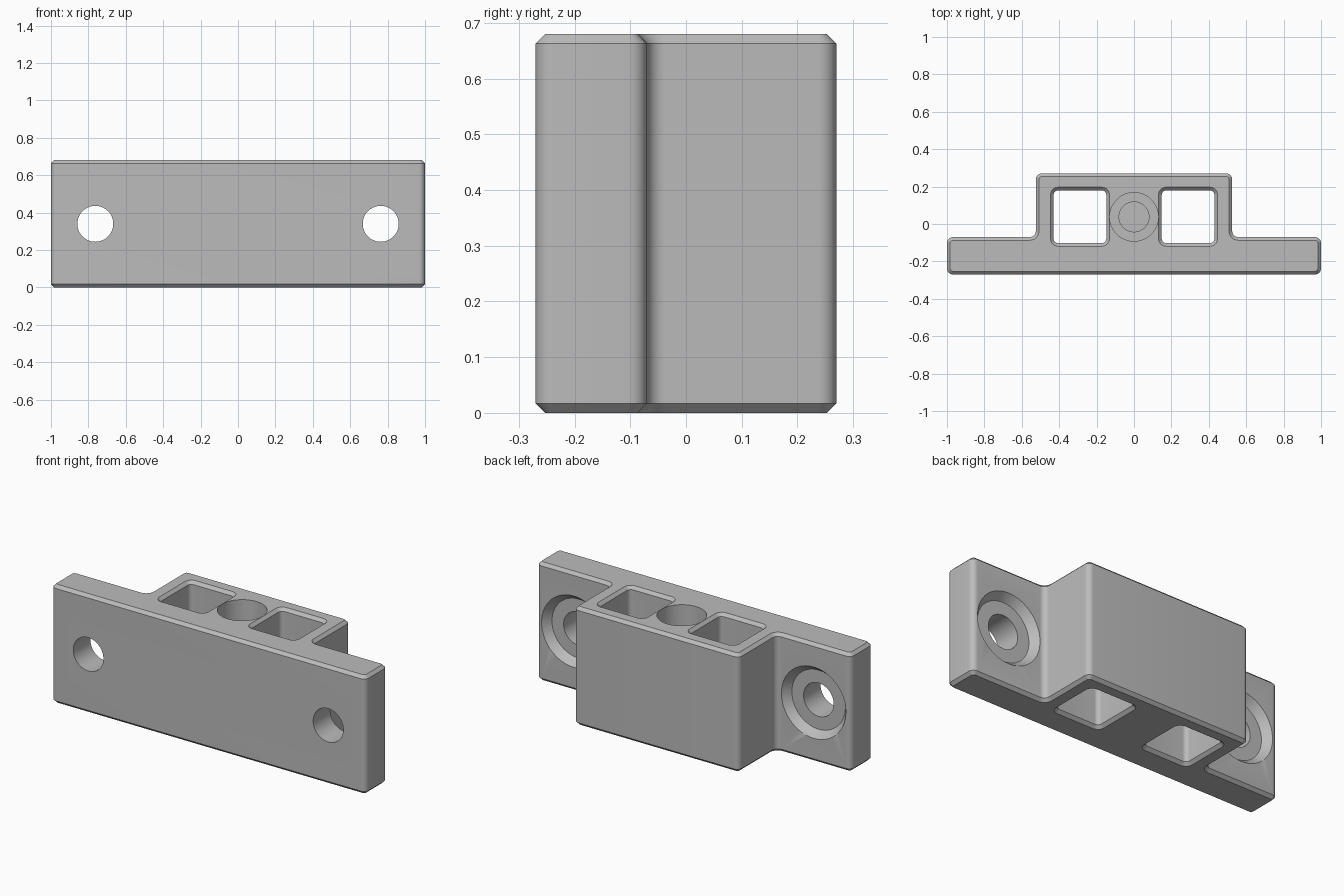
import bpy, bmesh, math
from mathutils import Vector, Matrix

if "Cube" in bpy.data.objects:
    bpy.data.objects.remove(bpy.data.objects["Cube"])

H = 0.68        # height
C = 0.017       # edge chamfer

grey = bpy.data.materials.new("plain grey")
grey.diffuse_color = (0.5, 0.5, 0.5, 1)
grey.use_nodes = True
grey.node_tree.nodes["Principled BSDF"].inputs["Base Color"].default_value = grey.diffuse_color


def rounded(corners, r, grow=0.0, steps=8):
    """Counter-clockwise axis-aligned outline, offset by grow, every corner rounded."""
    pts, n = [], len(corners)
    for i in range(n):
        p = Vector(corners[i])
        a = (p - Vector(corners[i - 1])).normalized()
        b = (Vector(corners[(i + 1) % n]) - p).normalized()
        convex = 1 if a.x * b.y - a.y * b.x > 0 else -1
        p = p + (a - b) * grow * convex
        rad = r + grow * convex
        centre = p + (b - a) * rad
        for k in range(steps + 1):
            t = math.pi / 2 * k / steps
            pts.append(centre + a * rad * math.sin(t) - b * rad * math.cos(t))
    return pts


def circle(r, x=0, y=0, n=64):
    return [Vector((x + r * math.cos(2 * math.pi * k / n),
                    y + r * math.sin(2 * math.pi * k / n))) for k in range(n)]


def loft(name, sections, matrix=Matrix()):
    """Closed solid through (outline, height) sections."""
    bm = bmesh.new()
    rings = [[bm.verts.new((p.x, p.y, z)) for p in pts] for pts, z in sections]
    n = len(rings[0])
    for lo, hi in zip(rings, rings[1:]):
        for k in range(n):
            j = (k + 1) % n
            bm.faces.new((lo[k], lo[j], hi[j], hi[k]))
    bm.faces.new(rings[0][::-1])
    bm.faces.new(rings[-1])
    bm.transform(matrix)
    bmesh.ops.recalc_face_normals(bm, faces=bm.faces)
    mesh = bpy.data.meshes.new(name)
    bm.to_mesh(mesh)
    bm.free()
    mesh.materials.append(grey)
    ob = bpy.data.objects.new(name, mesh)
    bpy.context.collection.objects.link(ob)
    return ob


# Main body: wide plate with a raised block behind, chamfered top and bottom
outline = [(-1, -0.27), (1, -0.27), (1, -0.07), (0.525, -0.07),
           (0.525, 0.27), (-0.525, 0.27), (-0.525, -0.07), (-1, -0.07)]
full, inset = rounded(outline, 0.032), rounded(outline, 0.032, -C)
body = loft("mounting_block", [(inset, 0), (full, C), (full, H - C), (inset, H)])

cutters = []
for s in (-1, 1):
    # Square through pocket with flared mouths
    x0, x1 = sorted((s * 0.148, s * 0.43))
    rect = [(x0, -0.102), (x1, -0.102), (x1, 0.18), (x0, 0.18)]
    e = 0.01
    narrow, wide = rounded(rect, 0.025), rounded(rect, 0.025, C + e)
    cutters.append(loft("pocket_cutter", [(wide, -e), (narrow, C), (narrow, H - C), (wide, H + e)]))
    # Screw hole through the wing, with a tapered recess on the back
    turn = Matrix.Translation((s * 0.763, 0, 0.34)) @ Matrix.Rotation(-math.pi / 2, 4, 'X')
    cutters.append(loft("screw_hole_cutter", [
        (circle(0.096), -0.3), (circle(0.096), -0.115), (circle(0.17), -0.115),
        (circle(0.205), -0.07), (circle(0.213), -0.06)], turn))

# Stepped blind bore in the middle of the block
cutters.append(loft("bore_cutter", [
    (circle(0.08, 0, 0.038), 0.2), (circle(0.08, 0, 0.038), 0.36),
    (circle(0.13, 0, 0.038), 0.36), (circle(0.13, 0, 0.038), H + 0.05)]))

bpy.context.view_layer.objects.active = body
body.select_set(True)
for c in cutters:
    mod = body.modifiers.new("cut", 'BOOLEAN')
    mod.operation = 'DIFFERENCE'
    mod.solver = 'EXACT'
    mod.object = c
    bpy.ops.object.modifier_apply(modifier=mod.name)
    bpy.data.objects.remove(c)
bpy.ops.object.shade_smooth_by_angle(angle=math.radians(25))
